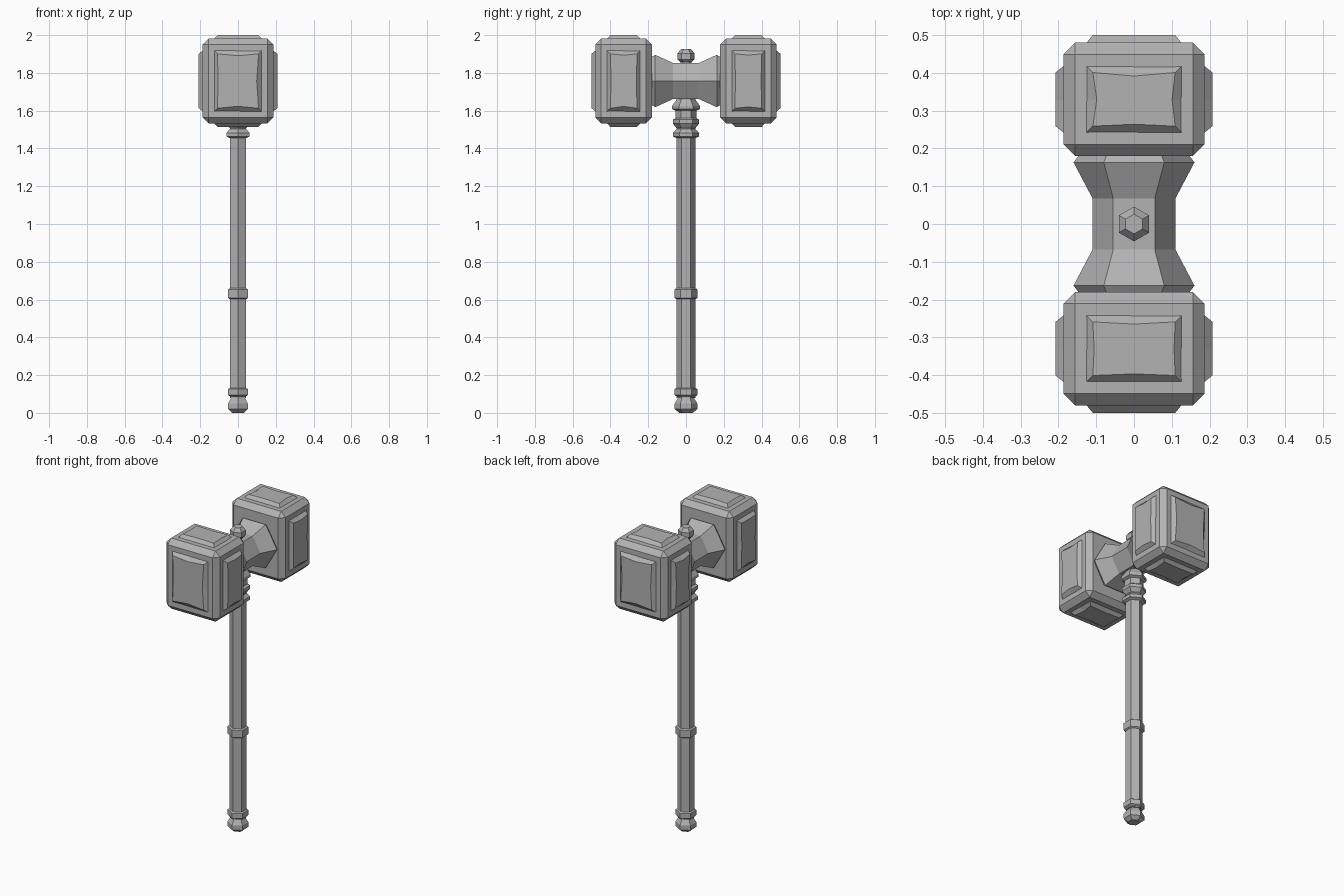
import bpy, bmesh, random
from math import sin, cos, pi
from mathutils import Vector, Matrix

random.seed(4)
cube = bpy.data.objects.get("Cube")
if cube:
    bpy.data.objects.remove(cube, do_unlink=True)

stone = bpy.data.materials.new("stone_grey")
stone.use_nodes = True
GREY = (0.45, 0.45, 0.45, 1)
stone.diffuse_color = GREY
stone.node_tree.nodes["Principled BSDF"].inputs["Base Color"].default_value = GREY

HEAD_Z = 1.757


def finish(name, bm):
    bmesh.ops.recalc_face_normals(bm, faces=bm.faces)
    mesh = bpy.data.meshes.new(name)
    bm.to_mesh(mesh)
    bm.free()
    mesh.materials.append(stone)
    obj = bpy.data.objects.new(name, mesh)
    bpy.context.collection.objects.link(obj)
    return obj


def hex_lathe(name, profile, matrix=Matrix()):
    """Six-sided turned part from (radius, height) pairs, corners on +y and -y."""
    bm = bmesh.new()
    rings = []
    for r, h in profile:
        angles = [pi / 2 + i * pi / 3 for i in range(6)]
        rings.append([bm.verts.new(matrix @ Vector((r * cos(a), r * sin(a), h)))
                      for a in angles])
    for low, high in zip(rings, rings[1:]):
        for i in range(6):
            j = (i + 1) % 6
            bm.faces.new((low[i], low[j], high[j], high[i]))
    bm.faces.new(rings[0])
    bm.faces.new(rings[-1])
    return finish(name, bm)


def head_block(name, center, size):
    bm = bmesh.new()
    bmesh.ops.create_cube(bm, size=1)
    bmesh.ops.scale(bm, vec=size, verts=bm.verts)
    bmesh.ops.translate(bm, vec=center, verts=bm.verts)
    bmesh.ops.bevel(bm, geom=bm.edges[:], offset=0.031, segments=1,
                    affect='EDGES', profile=0.5)
    return finish(name, bm)


def hewn_plate(name, origin, u, v, half_u, half_v, height=0.021):
    """Raised panel with sloped sides and a slightly chipped inner outline."""
    u, v, origin = Vector(u), Vector(v), Vector(origin)
    n = u.cross(v)
    outline = [(-1, -1), (0, -1), (1, -1), (1, 0), (1, 1), (0, 1), (-1, 1), (-1, 0)]
    bm = bmesh.new()
    base, top = [], []
    for a, b in outline:
        base.append(bm.verts.new(origin + u * a * half_u + v * b * half_v - n * 0.003))
        chip = random.uniform(0.002, 0.012) if a * b == 0 else 0
        iu, iv = half_u - 0.019 - chip, half_v - 0.019 - chip
        top.append(bm.verts.new(origin + u * a * iu + v * b * iv + n * height))
    for i in range(8):
        j = (i + 1) % 8
        bm.faces.new((base[i], base[j], top[j], top[i]))
    bm.faces.new(top)
    bm.faces.new(base[::-1])
    return finish(name, bm)


# Shaft and its bands
hex_lathe("shaft", [(0.05, 0.08), (0.05, 1.70)])
hex_lathe("pommel", [(0.035, 0), (0.06, 0.02), (0.06, 0.05), (0.038, 0.085), (0.038, 0.1)])
for name, low, high in (("lower_band", 0.088, 0.132), ("grip_band", 0.602, 0.66)):
    hex_lathe(name, [(0.05, low), (0.06, low + 0.006), (0.06, high - 0.006), (0.05, high)])

# Stepped collar under the head
hex_lathe("collar", [(0.05, 1.455), (0.07, 1.463), (0.07, 1.483), (0.048, 1.505),
                     (0.07, 1.532), (0.07, 1.552), (0.055, 1.562), (0.055, 1.6),
                     (0.073, 1.608), (0.073, 1.626), (0.045, 1.665)])

# Flared bridge between the two heads, running along y
along_y = (Matrix.Translation((0, 0, HEAD_Z)) @ Matrix.Rotation(pi / 2, 4, 'X')
           @ Matrix.Rotation(pi / 2, 4, 'Z'))
hex_lathe("bridge", [(0.14, -0.19), (0.16, -0.163), (0.11, -0.068),
                     (0.11, 0.068), (0.16, 0.163), (0.14, 0.19)], along_y)

# Finial on top
hex_lathe("finial", [(0.03, 1.84), (0.03, 1.858), (0.046, 1.872),
                     (0.046, 1.903), (0.026, 1.926)])

# Two heads with panels on all faces except the inner one
X, Y, Z = Vector((1, 0, 0)), Vector((0, 1, 0)), Vector((0, 0, 1))
HX, HY, HZ = 0.187, 0.15, 0.224
for label, s in (("front", -1), ("back", 1)):
    c = Vector((0, s * 0.33, HEAD_Z))
    head_block(label + "_head", c, (2 * HX, 2 * HY, 2 * HZ))
    hewn_plate(label + "_top_panel", c + Z * HZ, X, Y, 0.128, 0.09, 0.019)
    hewn_plate(label + "_bottom_panel", c - Z * HZ, Y, X, 0.09, 0.128, 0.019)
    hewn_plate(label + "_left_panel", c + X * HX, Y, Z, 0.09, 0.163)
    hewn_plate(label + "_right_panel", c - X * HX, Z, Y, 0.163, 0.09)
    hewn_plate(label + "_face_panel", c + Y * s * HY, X * -s, Z, 0.128, 0.163, 0.02)
